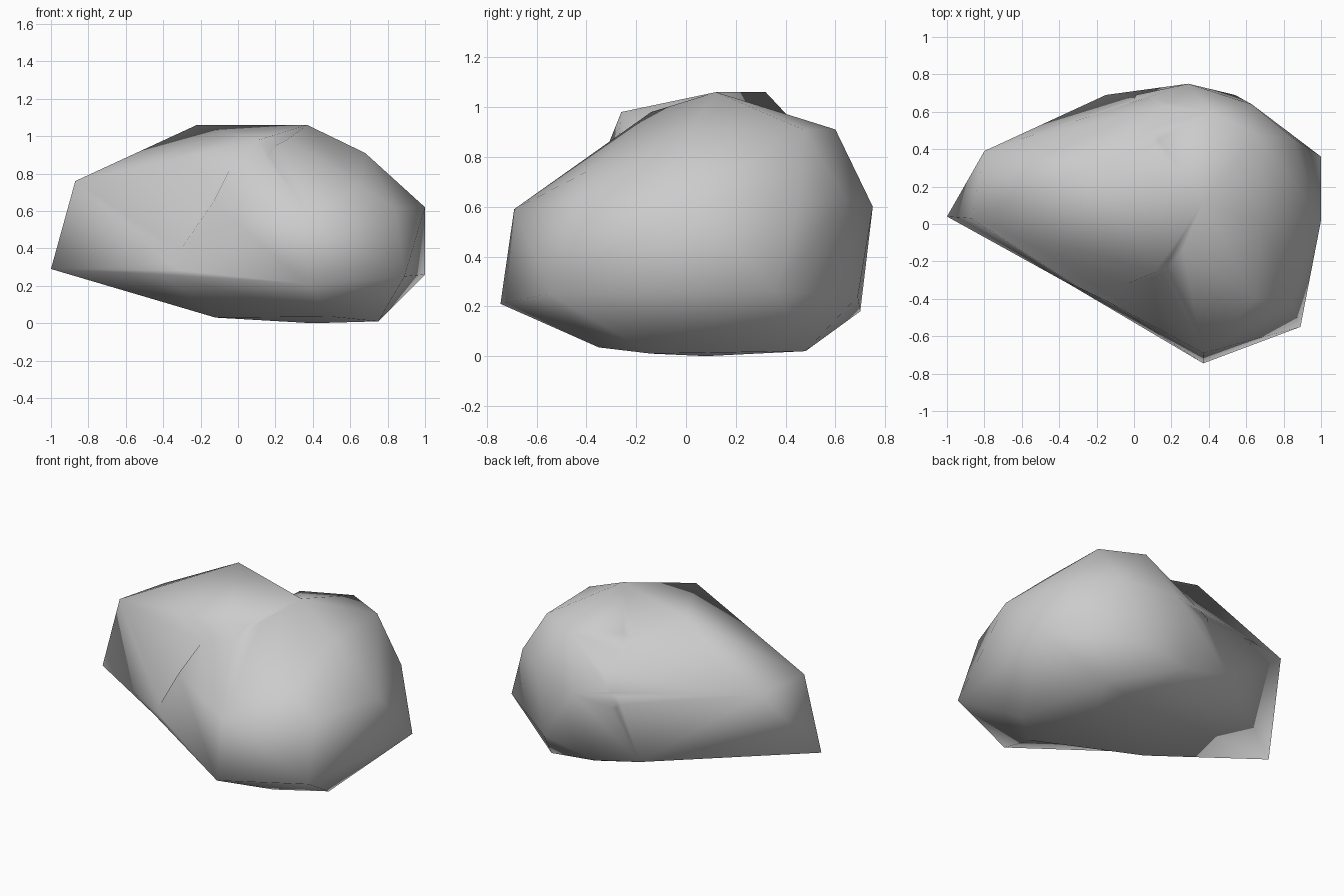
import bpy
import bmesh

cube = bpy.data.objects.get("Cube")
if cube:
    bpy.data.objects.remove(cube, do_unlink=True)

# One plain stone colour
stone = bpy.data.materials.new("stone_grey")
stone.use_nodes = True
grey = (0.6, 0.6, 0.6, 1)
stone.diffuse_color = grey
stone.node_tree.nodes["Principled BSDF"].inputs["Base Color"].default_value = grey

# Corners where the two lumps grow into each other
shared = [
    (.37, .12, 1.06), (-.04, -.32, .83), (-.15, -.43, .28), (-.4, -.29, .26),
    (.29, .75, .6), (.54, .69, .24), (.36, .42, .02), (.63, .48, .02),
    (.4, .08, 0), (.5, -.35, .035), (.75, -.14, .01),
]


def boulder(name, corners):
    """Wrap a smooth, convex lump of rock around its corner points."""
    bm = bmesh.new()
    for corner in corners:
        bm.verts.new(corner)
    hull = bmesh.ops.convex_hull(bm, input=bm.verts[:])
    spare = {v for v in hull["geom_interior"] + hull["geom_unused"]
             if isinstance(v, bmesh.types.BMVert)}
    bmesh.ops.delete(bm, geom=list(spare), context="VERTS")
    bmesh.ops.recalc_face_normals(bm, faces=bm.faces[:])
    for face in bm.faces:
        face.smooth = True
    mesh = bpy.data.meshes.new(name)
    bm.to_mesh(mesh)
    bm.free()
    mesh.materials.append(stone)
    obj = bpy.data.objects.new(name, mesh)
    bpy.context.collection.objects.link(obj)
    return obj


# Main mass: narrow nose at one end, flat crown, broad back
rock = boulder("rock", shared + [
    (-1, .04, .29), (-.87, .03, .76), (-.8, .39, .745),
    (-.22, .32, 1.06), (.11, -.26, .98),
    (-.15, .69, .25), (.17, .7, .18), (-.12, -.05, .03),
])

# Heavier lump that bulges out to the front and side
bulge = boulder("bulge", shared + [
    (-.13, -.42, .65), (.26, -.14, .98), (.65, -.4, .74),
    (.37, -.69, .59), (.37, -.745, .21),
    (.84, -.42, .62), (.89, -.55, .25),
    (.68, .02, .91), (.67, .47, .91), (.41, .6, .91), (.63, .64, .64),
    (.13, .45, .92), (.01, .69, .58),
    (.85, .46, .63), (1, .02, .62), (.94, .01, .27), (1, .36, .26),
])

# Fuse both lumps into one skin so the seams shade softly
fuse = rock.modifiers.new("fuse", "BOOLEAN")
fuse.operation = "UNION"
fuse.solver = "EXACT"
fuse.object = bulge
bpy.context.view_layer.objects.active = rock
bpy.ops.object.modifier_apply(modifier=fuse.name)
bpy.data.objects.remove(bulge, do_unlink=True)

# Tidy the slivers left along the seam
bm = bmesh.new()
bm.from_mesh(rock.data)
bmesh.ops.remove_doubles(bm, verts=bm.verts[:], dist=0.02)
bmesh.ops.triangulate(bm, faces=bm.faces[:])
bm.to_mesh(rock.data)
bm.free()
